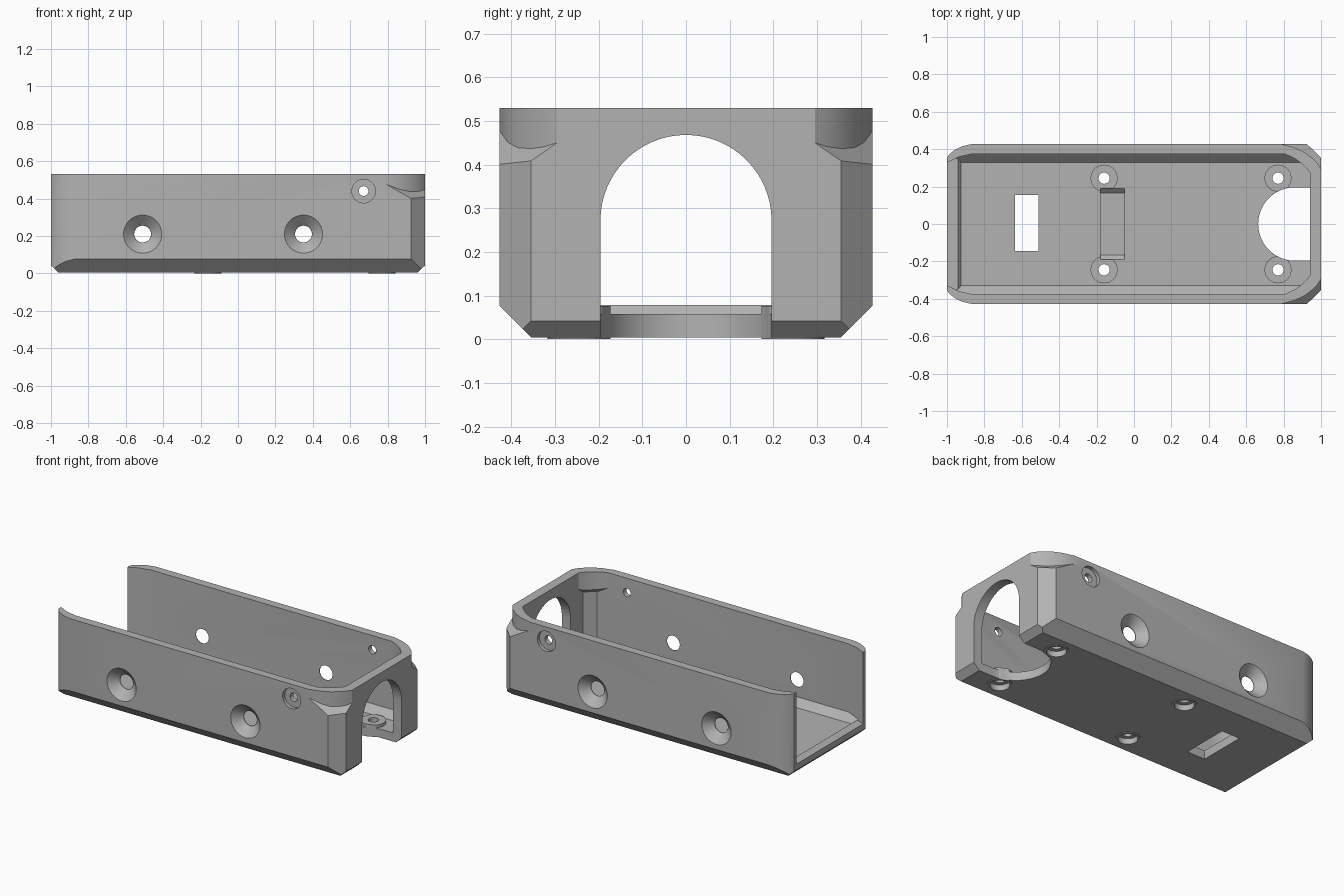
import bpy, bmesh
from math import pi, sin, cos
from mathutils import Matrix, Vector

if "Cube" in bpy.data.objects:
    bpy.data.objects.remove(bpy.data.objects["Cube"])

grey = bpy.data.materials.new("plain_grey")
grey.use_nodes = True
grey.diffuse_color = (0.45, 0.45, 0.45, 1)
grey.node_tree.nodes["Principled BSDF"].inputs["Base Color"].default_value = (0.45, 0.45, 0.45, 1)


def to_object(name, bm):
    bmesh.ops.recalc_face_normals(bm, faces=bm.faces)
    mesh = bpy.data.meshes.new(name)
    bm.to_mesh(mesh)
    bm.free()
    obj = bpy.data.objects.new(name, mesh)
    bpy.context.collection.objects.link(obj)
    mesh.materials.append(grey)
    return obj


def prism(name, pts, axis, lo, hi):
    """Extrude a 2D profile along an axis; lo may be a function of the profile point."""
    place = {"x": lambda a, b, h: (h, a, b),
             "y": lambda a, b, h: (a, h, b),
             "z": lambda a, b, h: (a, b, h)}[axis]
    bm = bmesh.new()
    low = [bm.verts.new(place(a, b, lo(a, b) if callable(lo) else lo)) for a, b in pts]
    top = [bm.verts.new(place(a, b, hi)) for a, b in pts]
    bm.faces.new(low)
    bm.faces.new(top)
    n = len(pts)
    for i in range(n):
        j = (i + 1) % n
        bm.faces.new((low[i], low[j], top[j], top[i]))
    return to_object(name, bm)


def box(name, x0, x1, y0, y1, z0, z1):
    return prism(name, [(x0, y0), (x1, y0), (x1, y1), (x0, y1)], "z", z0, z1)


def cylinder(name, start, end, r1, r2):
    start, end = Vector(start), Vector(end)
    d = end - start
    turn = Vector((0, 0, 1)).rotation_difference(d).to_matrix().to_4x4()
    bm = bmesh.new()
    bmesh.ops.create_cone(bm, cap_ends=True, segments=48, radius1=r1, radius2=r2,
                          depth=d.length, matrix=Matrix.Translation((start + end) / 2) @ turn)
    return to_object(name, bm)


def boolean(target, tool, operation="DIFFERENCE"):
    mod = target.modifiers.new("cut", "BOOLEAN")
    mod.operation, mod.solver, mod.object = operation, "EXACT", tool
    bpy.context.view_layer.objects.active = target
    bpy.ops.object.modifier_apply(modifier=mod.name)
    bpy.data.objects.remove(tool)


def mirrored(half):
    return half + [(x, -y) for x, y in reversed(half)]


# Corner relief shared by the outside and, shifted inward, by the cavity
CURVE = [(.73, .437), (.79, .427), (.86, .408), (.91, .385), (.95, .355), (.98, .325), (1, .295), (1.03, .24)]


def corner_relief(side, dx, dy, dz):
    curve = CURVE + [(1.2, .24), (1.2, .6), (.73, .6)]
    pts = [(x - dx, side * (y - dy)) for x, y in curve]

    def slope(x, y):
        return .405 - dz - .9 * ((x + dx - 1) * .63 + (abs(y) + dy - .36) * .776)
    return prism("corner_relief", pts, "z", slope, .8)


# Outer shell with chamfered corners and chamfered underside
shell = prism("tray", mirrored([(-1, .355), (-.985, .375), (-.96, .395), (-.92, .415), (-.87, .427),
                                (.925, .427), (1, .355)]), "z", .004, .53)
boolean(shell, prism("side_chamfer", [(-.354, .004), (.354, .004), (.427, .077), (.427, .6), (-.427, .6),
                                      (-.427, .077)], "x", -1.5, 1.5), "INTERSECT")
boolean(shell, prism("end_chamfer", [(-.96, .004), (.96, .004), (1, .042), (1, .6), (-1, .6),
                                     (-1, .042)], "y", -1, 1), "INTERSECT")
for s in (1, -1):
    boolean(shell, corner_relief(s, 0, 0, 0))

# Cavity, open at the top and the left end, with a low sill
cavity = prism("cavity", mirrored([(-1.1, .3), (-.985, .335), (-.94, .358), (-.87, .374), (.88, .374),
                                   (.94, .32)]), "z", .058, .7)
boolean(cavity, prism("floor_chamfer", [(-.33, .058), (.33, .058), (.374, .102), (.374, .8), (-.374, .8),
                                        (-.374, .102)], "x", -1.5, 1.5), "INTERSECT")
boolean(cavity, prism("sill", [(-1.3, 0), (-.925, 0), (-.925, .058), (-.942, .079), (-1.3, .079)], "y", -1, 1))
for s in (1, -1):
    boolean(cavity, corner_relief(s, .05, .035, .02))
boolean(shell, cavity)

# Screw bosses in the floor
for x in (-.16, .77):
    for y in (-.245, .245):
        boolean(shell, cylinder("boss", (x, y, 0), (x, y, .076), .072, .072), "UNION")
        boolean(shell, cylinder("boss_recess", (x, y, -.1), (x, y, .035), .056, .056))
        boolean(shell, cylinder("boss_hole", (x, y, -.1), (x, y, .2), .03, .03))

# Slot through the floor and shallow pocket
boolean(shell, box("slot", -.635, -.51, -.145, .155, -.1, .2))
boolean(shell, prism("pocket", [(-.19, .0585), (-.165, .035), (.165, .035), (.19, .0585), (.19, .09),
                                (-.19, .09)], "x", -.178, -.05))

# Arched end opening and rounded floor notch
R = .196
arc = [(R * cos(pi * i / 32), R * sin(pi * i / 32)) for i in range(33)]
boolean(shell, prism("arch", [(a, .272 + b) for a, b in arc] + [(-R, -.1), (R, -.1)], "x", .9, 1.2))
boolean(shell, prism("floor_notch", [(.86 - b, a) for a, b in arc] + [(1.2, -R), (1.2, R)], "z", -.1, .2))

# Countersunk holes and small counterbored holes in both side walls
for s in (1, -1):
    for x in (-.51, .35):
        boolean(shell, cylinder("countersink", (x, s * .437, .21), (x, s * .377, .21), .113, .046))
        boolean(shell, cylinder("side_hole", (x, s * .3, .21), (x, s * .6, .21), .045, .045))
    boolean(shell, cylinder("counterbore", (.672, s * .405, .44), (.672, s * .6, .44), .063, .063))
    boolean(shell, cylinder("pin_hole", (.672, s * .3, .44), (.672, s * .6, .44), .026, .026))

bpy.ops.object.select_all(action="DESELECT")
shell.select_set(True)
bpy.context.view_layer.objects.active = shell
bpy.ops.object.shade_smooth_by_angle(angle=.5)
